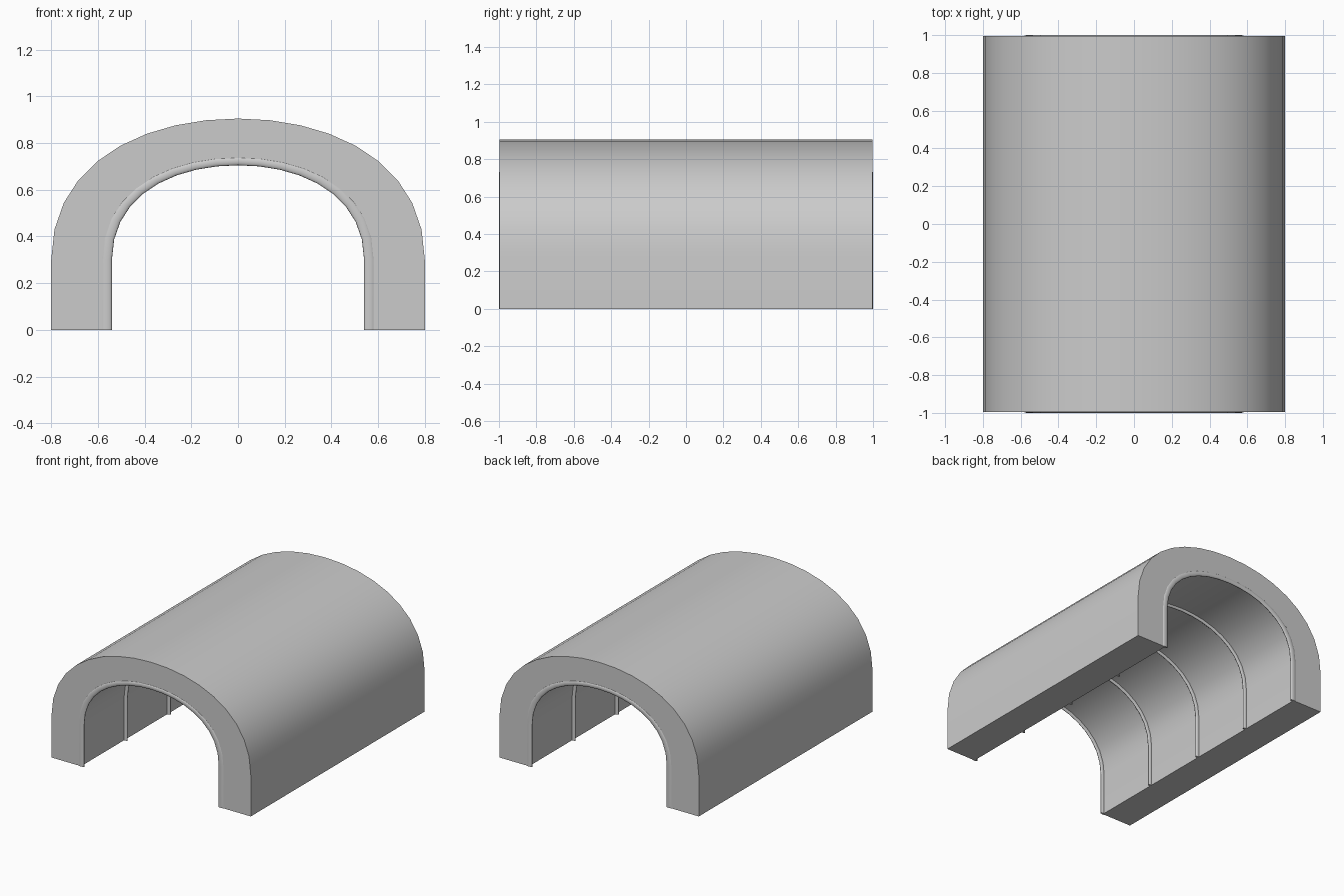
import bpy, bmesh, math

if "Cube" in bpy.data.objects:
    bpy.data.objects.remove(bpy.data.objects["Cube"])

SPRING = 0.30   # height where straight walls turn into the vault
STEPS = 9       # segments per half vault

grey = bpy.data.materials.new("plain_grey")
grey.diffuse_color = (0.6, 0.6, 0.6, 1)
grey.use_nodes = True
grey.node_tree.nodes["Principled BSDF"].inputs["Base Color"].default_value = grey.diffuse_color


def arch(half_width, top):
    """Open arch outline (x, z): straight legs plus a bezier vault."""
    rise = top - SPRING
    h, w = 0.686 * rise, 0.5125 * half_width
    half = [(half_width, 0.0)]
    for i in range(STEPS + 1):
        t = i / STEPS
        a, b, c, d = (1 - t)**3, 3*t*(1 - t)**2, 3*t*t*(1 - t), t**3
        half.append((half_width*(a + b) + w*c, SPRING + h*b + rise*(c + d)))
    return half + [(-x, z) for x, z in reversed(half[:-1])]


def sweep(name, rails, angle):
    """Skin a closed loop of rails; each rail is (half_width, top, y)."""
    bm = bmesh.new()
    rows = [[bm.verts.new((x, y, z)) for x, z in arch(hw, top)]
            for hw, top, y in rails]
    n = len(rows)
    for k in range(n):
        r, s = rows[k], rows[(k + 1) % n]
        for i in range(len(r) - 1):
            bm.faces.new((r[i], r[i + 1], s[i + 1], s[i]))
    # flat feet
    bm.faces.new([r[0] for r in rows])
    bm.faces.new([r[-1] for r in reversed(rows)])
    bmesh.ops.recalc_face_normals(bm, faces=bm.faces)
    mesh = bpy.data.meshes.new(name)
    bm.to_mesh(mesh)
    bm.free()
    mesh.shade_smooth()
    mesh.set_sharp_from_angle(angle=math.radians(angle))
    mesh.materials.append(grey)
    obj = bpy.data.objects.new(name, mesh)
    bpy.context.collection.objects.link(obj)
    return obj


# thick vaulted shell
END = 0.996
sweep("tunnel_shell", [(0.80, 0.905, -END), (0.80, 0.905, END),
                       (0.5625, 0.7225, END), (0.5625, 0.7225, -END)], 30)

# five rounded ribs, the outer two forming the rims of the openings
SIDES, RIB_Y = 16, 0.009
for j in range(5):
    yc = (j - 2) / 2 * (1 - RIB_Y)
    ring = []
    for k in range(SIDES):
        a = 2 * math.pi * k / SIDES
        ring.append((0.5625 + 0.0225*math.cos(a),
                     0.7225 + 0.0175*math.cos(a),
                     yc + RIB_Y*math.sin(a)))
    sweep("arch_rib_%d" % (j + 1), ring, 70)
